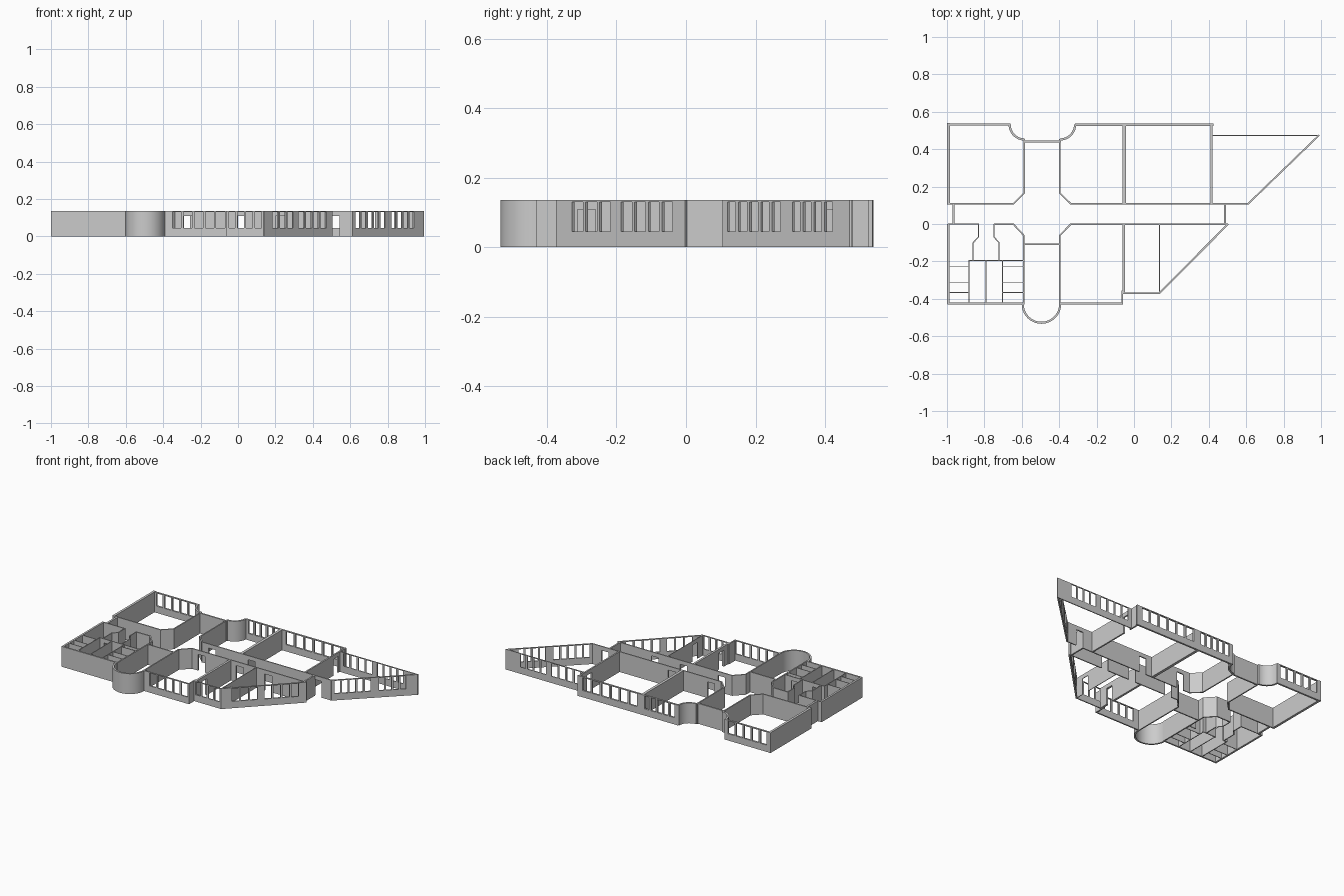
import bpy, bmesh, math
from mathutils import Vector

if "Cube" in bpy.data.objects:
    bpy.data.objects.remove(bpy.data.objects["Cube"])

H = 0.135          # wall height
SILL, HEAD = 0.045, 0.13
DOOR = 0.108


def box(bm, p, d, n, a, b, t, z0, z1):
    """Box along direction d from distance a to b."""
    c = [p + d * s + n * o for s, o in ((a, -t/2), (b, -t/2), (b, t/2), (a, t/2))]
    lo = [bm.verts.new((q.x, q.y, z0)) for q in c]
    hi = [bm.verts.new((q.x, q.y, z1)) for q in c]
    bm.faces.new(lo[::-1])
    bm.faces.new(hi)
    for i in range(4):
        j = (i + 1) % 4
        bm.faces.new((lo[i], lo[j], hi[j], hi[i]))


def finish(bm, name):
    bmesh.ops.recalc_face_normals(bm, faces=bm.faces)
    me = bpy.data.meshes.new(name)
    bm.to_mesh(me)
    bm.free()
    ob = bpy.data.objects.new(name, me)
    bpy.context.collection.objects.link(ob)
    return ob


def wall(name, p, q, t=0.008, holes=()):
    """Straight wall with rectangular openings (start, end, bottom, top)."""
    bm = bmesh.new()
    p, q = Vector(p), Vector(q)
    L = (q - p).length
    d = (q - p) / L
    n = Vector((-d.y, d.x))
    at = 0
    for a, b, z0, z1 in sorted(holes):
        if a > at:
            box(bm, p, d, n, at, a, t, 0, H)
        if z0 > 0:
            box(bm, p, d, n, a, b, t, 0, z0)
        if z1 < H:
            box(bm, p, d, n, a, b, t, z1, H)
        at = b
    box(bm, p, d, n, at, L, t, 0, H)
    return finish(bm, name)


def bent_wall(name, pts, t=0.01):
    """Mitred wall following a polyline."""
    bm = bmesh.new()
    pts = [Vector(p) for p in pts]
    rings = []
    for i, p in enumerate(pts):
        d0 = (p - pts[i-1]).normalized() if i else (pts[1] - p).normalized()
        d1 = (pts[i+1] - p).normalized() if i < len(pts) - 1 else d0
        m = (d0 + d1).normalized()
        n = Vector((-m.y, m.x)) * (t / 2 / max(0.3, m.dot(d0)))
        rings.append([bm.verts.new((*(p + n * s), z))
                      for s, z in ((-1, 0), (1, 0), (1, H), (-1, H))])
    for r, s in zip(rings, rings[1:]):
        for i in range(4):
            j = (i + 1) % 4
            bm.faces.new((r[i], r[j], s[j], s[i]))
    bm.faces.new(rings[0][::-1])
    bm.faces.new(rings[-1])
    return finish(bm, name)


def windows(a, b, n, gap=0.012):
    w = (b - a - gap * (n - 1)) / n
    return [(a + i * (w + gap), a + i * (w + gap) + w, SILL, HEAD) for i in range(n)]


def door(a, w=0.052):
    return [(a, a + w, 0, DOOR)]


def arc(cx, cy, r, a0, a1, n):
    return [(cx + r * math.cos(math.radians(a0 + (a1 - a0) * i / n)),
             cy + r * math.sin(math.radians(a0 + (a1 - a0) * i / n))) for i in range(n + 1)]


# Back left room
wall("back_left_outer_wall", (-0.991, 0.105), (-0.991, 0.54), 0.016)
wall("back_left_window_wall", (-1, 0.532), (-0.66, 0.532), 0.012, windows(0.03, 0.315, 5))
bent_wall("back_left_inner_wall", [(-0.995, 0.108), (-0.645, 0.108), (-0.588, 0.165), (-0.588, 0.455)], 0.008)

# Rear entrance with two concave corners
bent_wall("concave_corner_left", arc(-0.585, 0.532, 0.08, 180, 270, 12), 0.012)
bent_wall("concave_corner_right", arc(-0.395, 0.532, 0.08, 270, 360, 12), 0.012)
wall("rear_entrance_wall", (-0.59, 0.441), (-0.39, 0.441), 0.010)

# Back middle rooms
wall("back_window_wall", (-0.315, 0.53), (0.425, 0.53), 0.012,
     windows(0.025, 0.245, 5) + windows(0.30, 0.70, 6))
bent_wall("back_middle_inner_wall", [(-0.396, 0.455), (-0.396, 0.165), (-0.338, 0.108)], 0.008)
wall("back_divider_wall", (-0.052, 0.108), (-0.052, 0.53), 0.018)
wall("back_right_room_wall", (0.415, 0.105), (0.415, 0.536), 0.010, door(0.30))

# Back right triangular room
wall("back_triangle_window_wall", (0.415, 0.474), (0.993, 0.474), 0.006,
     windows(0.03, 0.24, 4) + windows(0.28, 0.47, 4))
r2 = math.sqrt(2)
wall("back_triangle_diagonal", (0.61, 0.108), (0.99, 0.475), 0.009,
     windows(0.02, 0.24, 5) + windows(0.29, 0.455, 4))

# Corridor
wall("corridor_back_wall", (-0.34, 0.109), (0.613, 0.109), 0.007, door(0.05) + door(0.34) + door(0.83))
wall("corridor_front_wall", (-0.34, -0.001), (0.50, -0.001), 0.007, door(0.05) + door(0.33) + door(0.54))
wall("corridor_left_end", (-0.965, 0), (-0.965, 0.108), 0.013)
wall("corridor_right_end", (0.487, 0), (0.487, 0.108), 0.010)

# Front left washroom block
wall("front_left_outer_wall", (-0.992, 0), (-0.992, -0.428), 0.013)
wall("front_left_front_wall", (-0.998, -0.426), (-0.595, -0.426), 0.010)
bent_wall("washroom_entry_left", [(-0.995, -0.001), (-0.832, -0.001), (-0.832, -0.07), (-0.86, -0.10), (-0.86, -0.195)], 0.006)
bent_wall("washroom_entry_right", [(-0.748, -0.001), (-0.748, -0.001 - 0.069), (-0.722, -0.10), (-0.722, -0.195)], 0.006)
bent_wall("washroom_right_wall", [(-0.748, -0.001), (-0.645, -0.001), (-0.590, -0.06), (-0.590, -0.43)], 0.008)
wall("washroom_cross_wall", (-0.885, -0.194), (-0.59, -0.194), 0.005, door(0.035) + door(0.19))
for i, x in enumerate((-0.882, -0.792, -0.702)):
    wall(f"washroom_partition_{i}", (x, -0.194), (x, -0.424), 0.005)
for i, y in enumerate((-0.226, -0.314, -0.366)):
    wall(f"stall_left_{i}", (-0.99, y), (-0.882, y), 0.004)
    wall(f"stall_right_{i}", (-0.702, y), (-0.592, y), 0.004)

# Rounded stair bay
bent_wall("round_bay", [(-0.595, -0.42)] + arc(-0.495, -0.428, 0.1, 180, 360, 24) + [(-0.395, -0.42)], 0.011)
wall("stair_back_wall", (-0.59, -0.107), (-0.396, -0.107), 0.008)
bent_wall("stair_right_wall", [(-0.396, -0.428), (-0.396, -0.06), (-0.338, -0.001)], 0.008)

# Front middle room
wall("front_window_wall", (-0.395, -0.425), (-0.06, -0.425), 0.009, windows(0.045, 0.325, 5))
wall("front_divider_wall", (-0.054, 0), (-0.054, -0.37), 0.014, door(0.26))
wall("front_divider_end", (-0.064, -0.355), (-0.064, -0.429), 0.008)

# Front right rooms
wall("front_right_window_wall", (-0.06, -0.371), (0.137, -0.371), 0.007, windows(0.01, 0.185, 4))
wall("front_right_partition", (0.136, 0), (0.136, -0.371), 0.004, door(0.26))
wall("front_right_diagonal", (0.135, -0.371), (0.503, 0), 0.010,
     [(a * r2, b * r2, SILL, HEAD) for a, b, *_ in windows(0.046, 0.157, 3, 0.008) + windows(0.187, 0.335, 4, 0.008)])

# Smooth the curved walls only
for o in bpy.data.objects:
    if "concave" in o.name or "bay" in o.name:
        bpy.ops.object.select_all(action='DESELECT')
        o.select_set(True)
        bpy.context.view_layer.objects.active = o
        bpy.ops.object.shade_smooth_by_angle(angle=math.radians(30))
